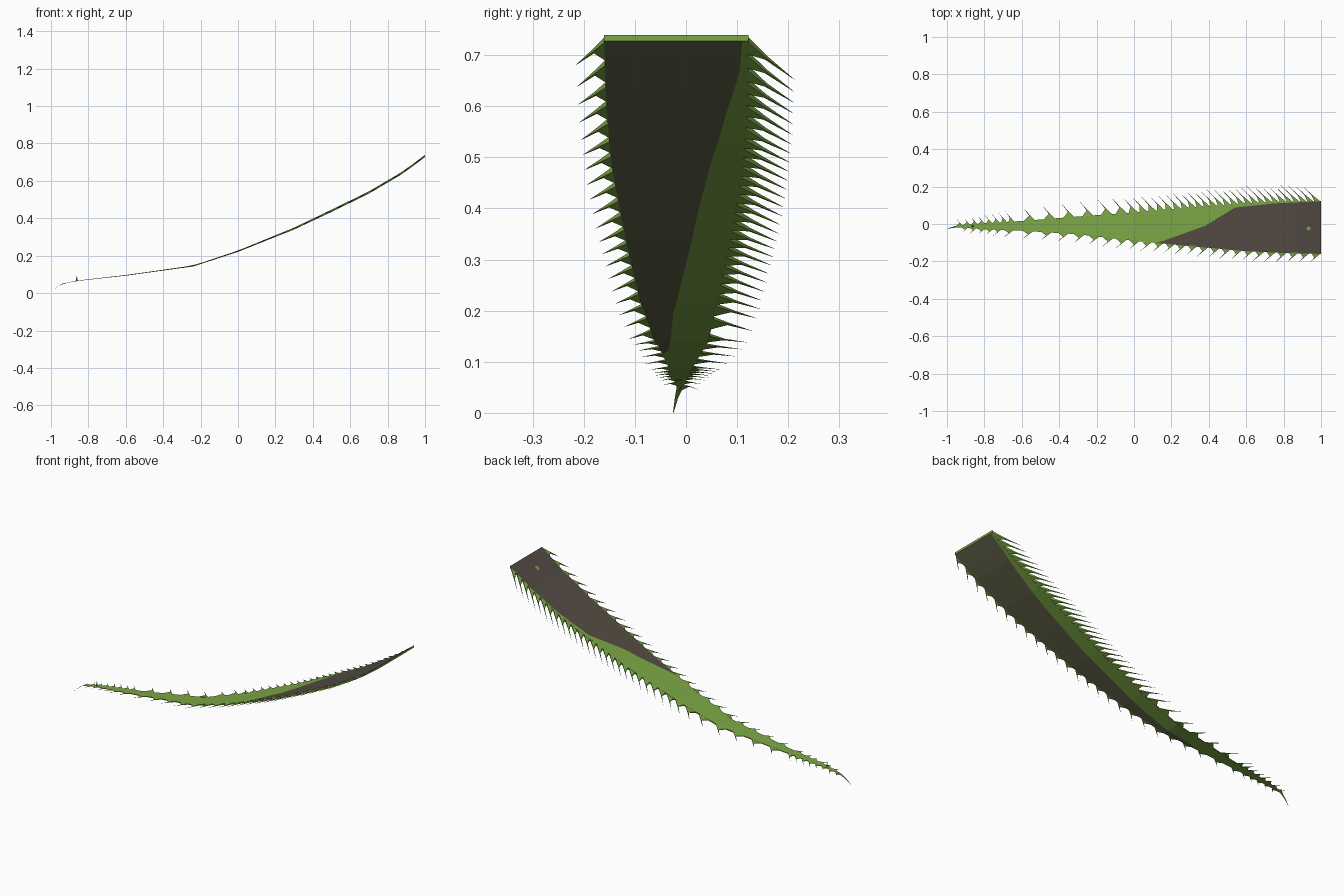
import bpy, bmesh
from mathutils import Vector

if "Cube" in bpy.data.objects:
    bpy.data.objects.remove(bpy.data.objects["Cube"])


def lerp(table, x):
    """Piecewise linear lookup in a short list of (x, value)."""
    if x <= table[0][0]:
        return table[0][1]
    for (x0, v0), (x1, v1) in zip(table, table[1:]):
        if x <= x1:
            return v0 + (v1 - v0) * (x - x0) / (x1 - x0)
    return table[-1][1]


def material(name, rgb):
    m = bpy.data.materials.new(name)
    lin = [((c / 255 + 0.055) / 1.055) ** 2.4 for c in rgb]
    m.diffuse_color = (*lin, 1)
    m.use_nodes = True
    m.node_tree.nodes["Principled BSDF"].inputs["Base Color"].default_value = m.diffuse_color
    return m


GREEN = material("leaf green", (125, 168, 70))
BROWN = material("dry brown", (85, 76, 68))
OLIVE = material("dark olive", (98, 100, 73))

# Leaf profile: height, half thickness, both edges, colour boundaries
SPINE = [(-1, 0.0), (-0.97, 0.03), (-0.94, 0.05), (-0.86, 0.066), (-0.6, 0.095),
         (-0.24, 0.145), (0, 0.224), (0.3, 0.345), (0.5, 0.44), (0.7, 0.538),
         (0.87, 0.638), (0.94, 0.688), (1, 0.733)]
HALF = [(-1, 0.0002), (-0.9, 0.001), (-0.3, 0.0025), (0.1, 0.004), (0.5, 0.006), (1, 0.006)]
LEFT = [(-1, -0.0255), (-0.94, -0.018), (-0.8, -0.028), (-0.6, -0.036), (-0.3, -0.055),
        (0, -0.09), (0.3, -0.118), (0.6, -0.145), (0.8, -0.155), (1, -0.16)]
RIGHT = [(-1, -0.0245), (-0.94, -0.006), (-0.8, 0.004), (-0.6, 0.016), (-0.3, 0.04),
         (0, 0.062), (0.3, 0.088), (0.6, 0.112), (0.8, 0.12), (1, 0.122)]
TOP_EDGE = [(0.1, -0.11), (0.24, -0.06), (0.38, -0.01), (0.47, 0.045), (0.54, 0.088),
            (0.75, 0.11), (1, 0.122)]
LOW_EDGE = [(-0.45, -0.06), (-0.4, -0.035), (-0.08, -0.025), (0.18, 0.0), (0.43, 0.025),
            (0.62, 0.05), (0.8, 0.08), (0.92, 0.105), (1, 0.11)]


def new_object(name, bm, mats):
    bmesh.ops.remove_doubles(bm, verts=bm.verts, dist=1e-5)
    bmesh.ops.dissolve_degenerate(bm, edges=bm.edges, dist=1e-6)
    bmesh.ops.recalc_face_normals(bm, faces=bm.faces)
    me = bpy.data.meshes.new(name)
    bm.to_mesh(me)
    bm.free()
    for m in mats:
        me.materials.append(m)
    ob = bpy.data.objects.new(name, me)
    bpy.context.collection.objects.link(ob)
    return ob


# Leaf blade: rings of six points, cut along the colour boundaries
bm = bmesh.new()
xs = sorted({round(-1 + 0.04 * i, 3) for i in range(51)}
            | {p[0] for t in (SPINE, TOP_EDGE, LOW_EDGE) for p in t})
rings = []
for x in xs:
    z, h, a, b = (lerp(t, x) for t in (SPINE, HALF, LEFT, RIGHT))
    top = min(max(lerp(TOP_EDGE, x), a), b) if x > 0.1 else a
    low = min(max(lerp(LOW_EDGE, x), a), b) if x > -0.45 else a
    rings.append([bm.verts.new(p) for p in (
        (x, a, z + h), (x, top, z + h), (x, b, z + h),
        (x, b, z - h), (x, low, z - h), (x, a, z - h))])
for r, s in zip(rings, rings[1:]):
    for i in range(6):
        j = (i + 1) % 6
        f = bm.faces.new((r[i], r[j], s[j], s[i]))
        f.material_index = {0: 1, 4: 2}.get(i, 0)
bm.faces.new(rings[0])
bm.faces.new(rings[-1])
new_object("leaf_blade", bm, [GREEN, BROWN, OLIVE])


def add_tooth(bm, edge, side, x, base, sweep, reach):
    """Concave thorn: wide root, narrow middle, hair-thin tip swept to the leaf tip."""
    y = lerp(edge, x)
    outline = [(x, y - side * 0.004, 1),
               (x - 0.45 * sweep, y + side * 0.40 * reach, 0.5),
               (x - sweep, y + side * reach, 0.05),
               (x - 0.45 * sweep - 0.08 * base, y + side * 0.36 * reach, 0.5),
               (x - base, lerp(edge, x - base) - side * 0.004, 1)]
    loops = []
    for s in (1, -1):
        loops.append([bm.verts.new((max(px, -0.995), py,
                      lerp(SPINE, max(px, -0.995)) + s * k * 0.95 * lerp(HALF, px)))
                      for px, py, k in outline])
    up, dn = loops
    for v in loops:
        bm.faces.new((v[0], v[1], v[3], v[4]))
        bm.faces.new((v[1], v[2], v[3]))
    for i in range(5):
        j = (i + 1) % 5
        bm.faces.new((up[i], up[j], dn[j], dn[i]))


# Rows of thorns along both edges: spacing, sweep and reach vary along the leaf
def tooth_row(name, edge, side, spacing, sweep, reach):
    bm = bmesh.new()
    x = 1.0
    while x > -0.93:
        step = lerp(spacing, x)
        add_tooth(bm, edge, side, x, step * 0.9 if step < 0.07 else 0.065,
                  lerp(sweep, x), lerp(reach, x))
        x -= step
    new_object(name, bm, [GREEN])


tooth_row("long_thorns", RIGHT, 1,
          [(-0.62, 0.04), (-0.58, 0.11), (-0.1, 0.1), (0.05, 0.05), (0.4, 0.037)],
          [(-0.9, 0.03), (-0.6, 0.06), (0, 0.085), (1, 0.11)],
          [(-0.95, 0.025), (-0.6, 0.06), (0, 0.08), (1, 0.09)])
tooth_row("short_thorns", LEFT, -1,
          [(-0.66, 0.045), (-0.6, 0.11), (-0.2, 0.08), (0.2, 0.06)],
          [(-0.9, 0.03), (-0.6, 0.06), (1, 0.07)],
          [(-0.95, 0.02), (-0.6, 0.04), (0, 0.045), (1, 0.055)])

# Tiny upright prickle near the tip
bm = bmesh.new()
bmesh.ops.create_cone(bm, segments=4, radius1=0.006, radius2=0.0005, depth=0.028, cap_ends=True)
bmesh.ops.translate(bm, verts=bm.verts, vec=Vector((-0.862, -0.012, 0.078)))
new_object("tip_prickle", bm, [GREEN])

# Small green spot on the broad end, as a thin plate following the slope
bm = bmesh.new()
bmesh.ops.create_circle(bm, segments=8, radius=0.011, cap_ends=True)
for v in bm.verts:
    v.co.x += 0.934
    v.co.y -= 0.024
    v.co.z = lerp(SPINE, v.co.x) + lerp(HALF, v.co.x) + 0.0015
new_object("green_spot", bm, [GREEN])
